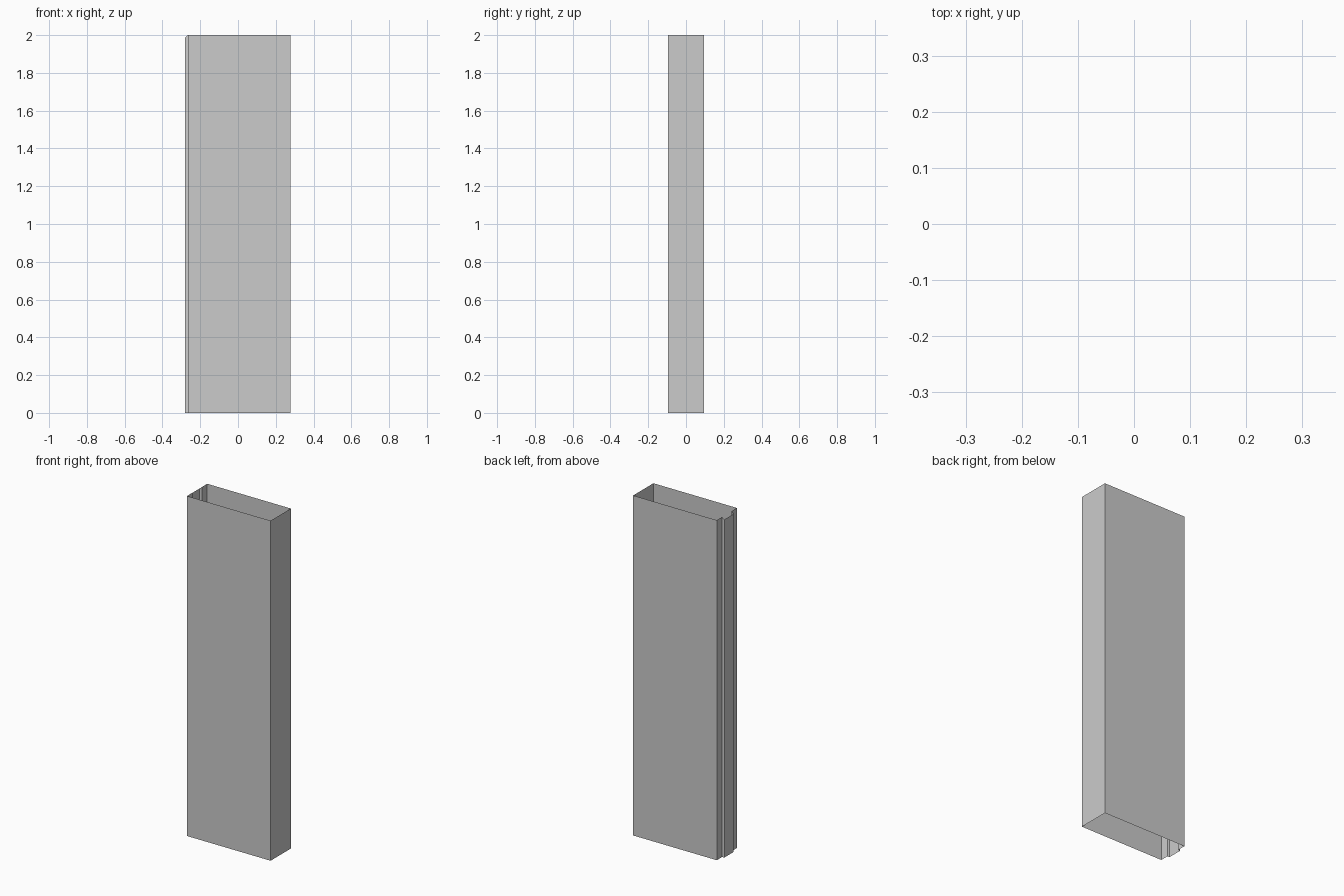
import bpy, bmesh

if "Cube" in bpy.data.objects:
    bpy.data.objects.remove(bpy.data.objects["Cube"])

# Plan of the thin open shell: (x, y, top height); the raised left panel is slightly lower
half_left = [(-0.28, 0.043, 1.988), (-0.266, 0.045, 2.0), (-0.266, 0.094, 2.0), (0.278, 0.094, 2.0)]
profile = half_left + [(x, -y, z) for x, y, z in reversed(half_left)]

bm = bmesh.new()
bottom = [bm.verts.new((x, y, 0)) for x, y, z in profile]
top = [bm.verts.new(p) for p in profile]

# Walls only, open at top and bottom
n = len(profile)
for i in range(n):
    j = (i + 1) % n
    bm.faces.new((bottom[j], bottom[i], top[i], top[j]))

bmesh.ops.recalc_face_normals(bm, faces=bm.faces)
mesh = bpy.data.meshes.new("column_shell")
bm.to_mesh(mesh)
bm.free()
bpy.context.collection.objects.link(bpy.data.objects.new("column_shell", mesh))
